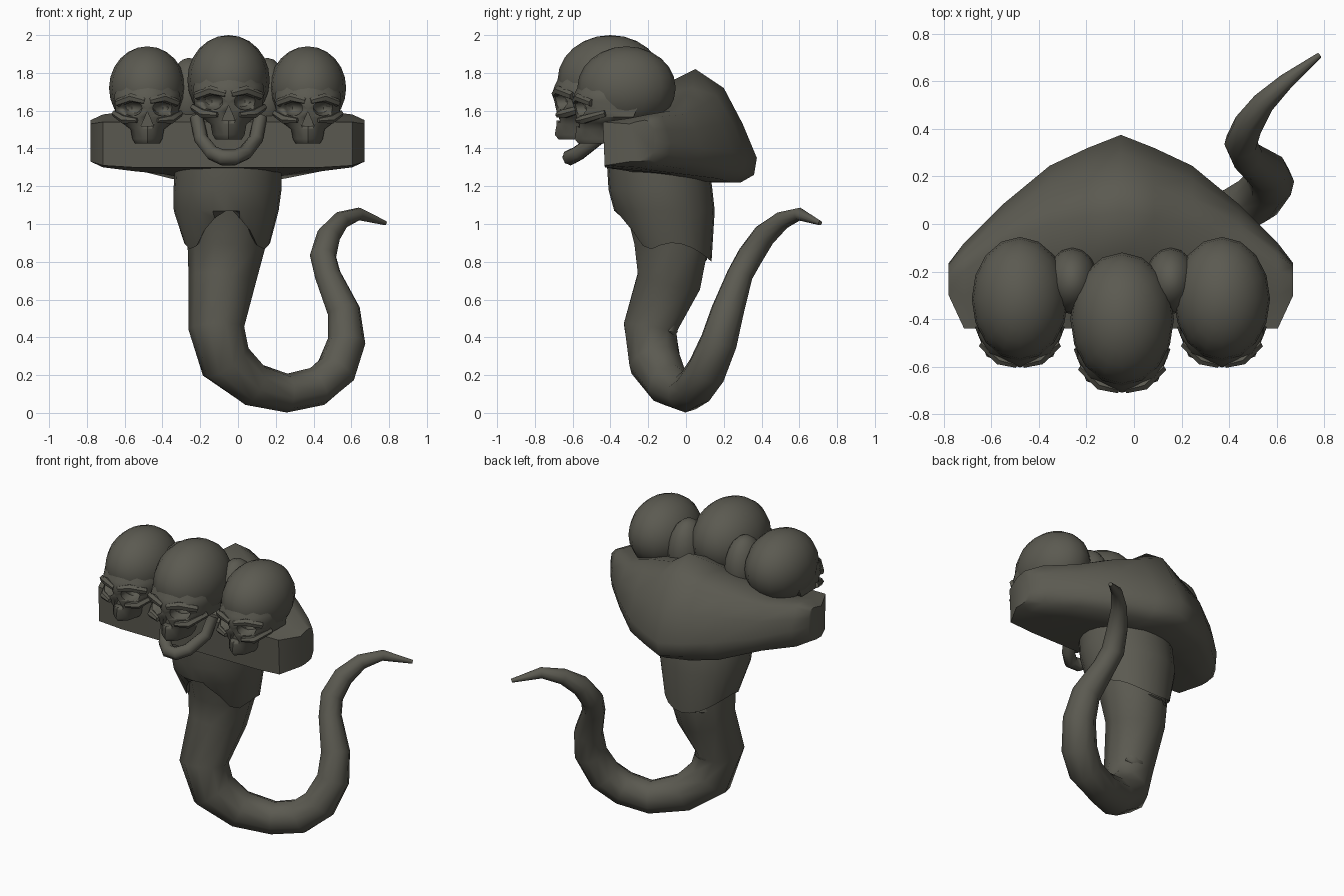
import bpy, bmesh, math
from mathutils import Vector

if "Cube" in bpy.data.objects:
    bpy.data.objects.remove(bpy.data.objects["Cube"])

stone = bpy.data.materials.new("dark_olive_stone")
stone.diffuse_color = (0.105, 0.102, 0.082, 1)
stone.use_nodes = True
stone.node_tree.nodes["Principled BSDF"].inputs["Base Color"].default_value = stone.diffuse_color


def make(name, rings, closed_ends=True, angle=50):
    """Skin a list of equal-length point rings into a mesh object."""
    bm = bmesh.new()
    vs = [[bm.verts.new(p) for p in r] for r in rings]
    n = len(rings[0])
    for a, b in zip(vs, vs[1:]):
        for i in range(n):
            j = (i + 1) % n
            bm.faces.new((a[i], a[j], b[j], b[i]))
    if closed_ends:
        bm.faces.new(vs[0])
        bm.faces.new(vs[-1])
    return finish(name, bm, angle)


def finish(name, bm, angle=50):
    bmesh.ops.recalc_face_normals(bm, faces=bm.faces)
    me = bpy.data.meshes.new(name)
    bm.to_mesh(me)
    bm.free()
    me.materials.append(stone)
    ob = bpy.data.objects.new(name, me)
    bpy.context.collection.objects.link(ob)
    smooth(ob, angle)
    return ob


def smooth(ob, angle):
    bpy.ops.object.select_all(action='DESELECT')
    ob.select_set(True)
    bpy.context.view_layer.objects.active = ob
    bpy.ops.object.shade_smooth_by_angle(angle=math.radians(angle))


def tube(name, pts, sides=10):
    """Sweep a circle along (x, y, z, radius) points."""
    P = [Vector(p[:3]) for p in pts]
    side, rings = Vector((1, 0, 0)), []
    for i, p in enumerate(P):
        t = (P[min(i + 1, len(P) - 1)] - P[max(i - 1, 0)]).normalized()
        side = (side - t * side.dot(t)).normalized()
        up = t.cross(side)
        rings.append([p + (side * math.cos(a) + up * math.sin(a)) * pts[i][3]
                      for a in (k * math.tau / sides for k in range(sides))])
    return make(name, rings)


def ball(name, c, r, seg=16, rows=10):
    bm = bmesh.new()
    bmesh.ops.create_uvsphere(bm, u_segments=seg, v_segments=rows, radius=1)
    for v in bm.verts:
        v.co = Vector((c[i] + v.co[i] * r[i] for i in range(3)))
    return finish(name, bm)


# Serpent body, curling under and up to the tail tip
tube("serpent_tail", [
    (-.06, -.13, 1.30, .25), (-.06, -.10, 1.08, .225), (-.06, -.075, .9, .208),
    (-.085, -.09, .7, .178), (-.115, -.19, .45, .148), (-.065, -.165, .27, .142),
    (.08, -.09, .15, .118), (.26, -.0, .105, .103), (.42, .05, .14, .106),
    (.52, .11, .225, .108), (.575, .175, .38, .1), (.56, .22, .54, .088),
    (.475, .285, .73, .07), (.45, .34, .83, .07), (.48, .415, .94, .063),
    (.545, .51, 1.02, .048), (.64, .6, 1.053, .034), (.78, .71, 1.005, .012)])

# Scales stepping down the back of the body
for i, (y, z, r) in enumerate([(.055, .86, .13), (.03, .72, .1), (-.01, .6, .08), (-.06, .48, .07)]):
    rings = []
    for dz, s in ((.15, .35), (.03, .9), (-.05, 1), (-.09, .3)):
        rings.append([(-.08 + r * s * math.cos(a), y - .03 + r * .7 * s * math.sin(a), z + dz)
                      for a in (k * math.tau / 10 for k in range(10))])
    make("back_scale", rings)

# Neck cowl with a pointed lower hem
rim_z = {0: .93, 2: .90, 3: .98, 4: 1.10, 5: .98, 6: .88}
cowl = []
for z, x0, x1, y0, y1 in [(1.34, -.33, .23, -.42, .12), (1.18, -.342, .23, -.41, .14),
                          (1.07, -.34, .215, -.38, .152), (.9, -.285, .17, -.29, .135),
                          (.97, -.24, .12, -.24, .1)]:
    ring = []
    for k in range(24):
        a = k * math.tau / 24
        c, s = math.cos(a), math.sin(a)
        zz = z
        if z < 1:
            # Hem rises at the centre front and falls to points beside it
            front = max(0, -s)
            zz = .9 + (.2 * max(0, 1 - abs(c) / .75) if front else -.1 * max(0, s) ** 2)
            zz -= .04 * math.exp(-((abs(c) - .8) / .15) ** 2) * (s < 0)
            f = (zz - .9) / .17 if front else 0
            if z > .95:
                zz += .04
            grow = .07 * max(0, f)
        else:
            grow = 0
        ring.append(((x0 + x1) / 2 + ((x1 - x0) / 2 + grow * .5) * c,
                     (y0 + y1) / 2 + ((y1 - y0) / 2 + grow) * s, min(zz, 1.12) if z < 1 else zz))
    cowl.append(ring)
make("neck_cowl", cowl, angle=40)

# Spread hood: mirrored cross-sections from wing tip to wing tip
half = [
    (0, [(-.43, 1.3), (-.43, 1.54), (-.15, 1.72), (.05, 1.82), (.2, 1.72), (.3, 1.53), (.375, 1.35), (.36, 1.26), (.29, 1.22), (0, 1.22)]),
    (.14, [(-.43, 1.3), (-.44, 1.54), (-.15, 1.68), (.03, 1.72), (.16, 1.68), (.25, 1.53), (.32, 1.36), (.3, 1.27), (.24, 1.22), (0, 1.23)]),
    (.3, [(-.43, 1.3), (-.44, 1.54), (-.17, 1.64), (.0, 1.68), (.11, 1.64), (.19, 1.53), (.245, 1.38), (.23, 1.29), (.17, 1.24), (-.05, 1.26)]),
    (.5, [(-.43, 1.3), (-.44, 1.54), (-.22, 1.57), (-.08, 1.6), (0, 1.58), (.05, 1.5), (.08, 1.4), (.06, 1.33), (0, 1.29), (-.15, 1.28)]),
    (.66, [(-.43, 1.31), (-.44, 1.54), (-.3, 1.56), (-.2, 1.58), (-.13, 1.57), (-.1, 1.5), (-.08, 1.43), (-.09, 1.37), (-.13, 1.31), (-.25, 1.3)]),
    (.725, [(-.3, 1.33), (-.3, 1.53), (-.27, 1.54), (-.22, 1.55), (-.18, 1.54), (-.17, 1.5), (-.165, 1.44), (-.17, 1.38), (-.19, 1.34), (-.25, 1.33)]),
]
sections = [(-d, s) for d, s in half[:0:-1]] + half
make("hood", [[(-.055 + d, y, z) for y, z in s] for d, s in sections])

# Webs joining the heads
for x in (-.26, .155):
    ball("head_web", (x, -.24, 1.68), (.11, .14, .2))


def skull(tag, c, k):
    """Cranium plus face, with eye and nose hollows cut through both."""
    def w(x, y, z):
        return (c[0] + k * x, c[1] + k * y, c[2] + k * z)

    cran = ball(tag + "_cranium", c, (.218 * k, .28 * k, .237 * k), 16, 12)
    # Face rows: height, half width, front, back
    rows = [(.06, .13, -.24, .0), (-.03, .185, -.285, .05), (-.075, .19, -.30, .06),
            (-.12, .18, -.285, .06), (-.165, .185, -.28, .04), (-.20, .14, -.275, -.02),
            (-.235, .095, -.275, -.08), (-.29, .085, -.285, -.1), (-.315, .07, -.265, -.12)]
    rings = []
    for z, h, f, b in rows:
        shape = [(-1, b), (-1, f * .55), (-.72, f * .85), (-.3, f * .97), (0, f - .01)]
        shape += [(-x, y) for x, y in shape[-2::-1]]
        rings.append([w(h * x, y, z) for x, y in shape])
    face = make(tag + "_face", rings)
    cuts = [ball("socket_cutter", w(s * .088, -.275, -.115), (.06 * k, .11 * k, .045 * k), 10, 8)
            for s in (-1, 1)]
    # Nose hollow narrows upward
    cuts.append(make("nose_cutter", [[w(x, y, z) for x, z in ((-.035, -.215), (.035, -.215), (0, -.135))]
                                     for y in (-.4, -.24)]))
    for ob in (cran, face):
        for cut in cuts:
            m = ob.modifiers.new("hollow", 'BOOLEAN')
            m.operation, m.object, m.solver = 'DIFFERENCE', cut, 'EXACT'
        bpy.context.view_layer.objects.active = ob
        for m in list(ob.modifiers):
            if m.type == 'BOOLEAN':
                bpy.ops.object.modifier_move_to_index(modifier=m.name, index=0)
                bpy.ops.object.modifier_apply(modifier=m.name)
    for cut in cuts:
        bpy.data.objects.remove(cut)
    # Brow ridge and cheekbones
    for s in (-1, 1):
        tube(tag + "_brow", [(*w(s * .015, -.295, -.075), .018 * k), (*w(s * .09, -.275, -.055), .026 * k),
                             (*w(s * .17, -.2, -.085), .022 * k)], 6)
        tube(tag + "_cheekbone", [(*w(s * .06, -.28, -.185), .014 * k), (*w(s * .13, -.245, -.18), .026 * k),
                                  (*w(s * .185, -.12, -.145), .02 * k)], 6)


skull("centre_skull", (-.05, -.4, 1.763), 1)
skull("left_skull", (-.48, -.315, 1.72), .93)
skull("right_skull", (.37, -.315, 1.72), .93)

# Lower jaw of the centre skull
jaw = [(.17, -.43, 1.57, .035), (.145, -.47, 1.45, .038), (.085, -.57, 1.375, .04), (.03, -.615, 1.352, .042)]
tube("centre_jaw", [(-.05 - x, y, z, r) for x, y, z, r in jaw] +
     [(-.05 + x, y, z, r) for x, y, z, r in jaw[::-1]], 8)
